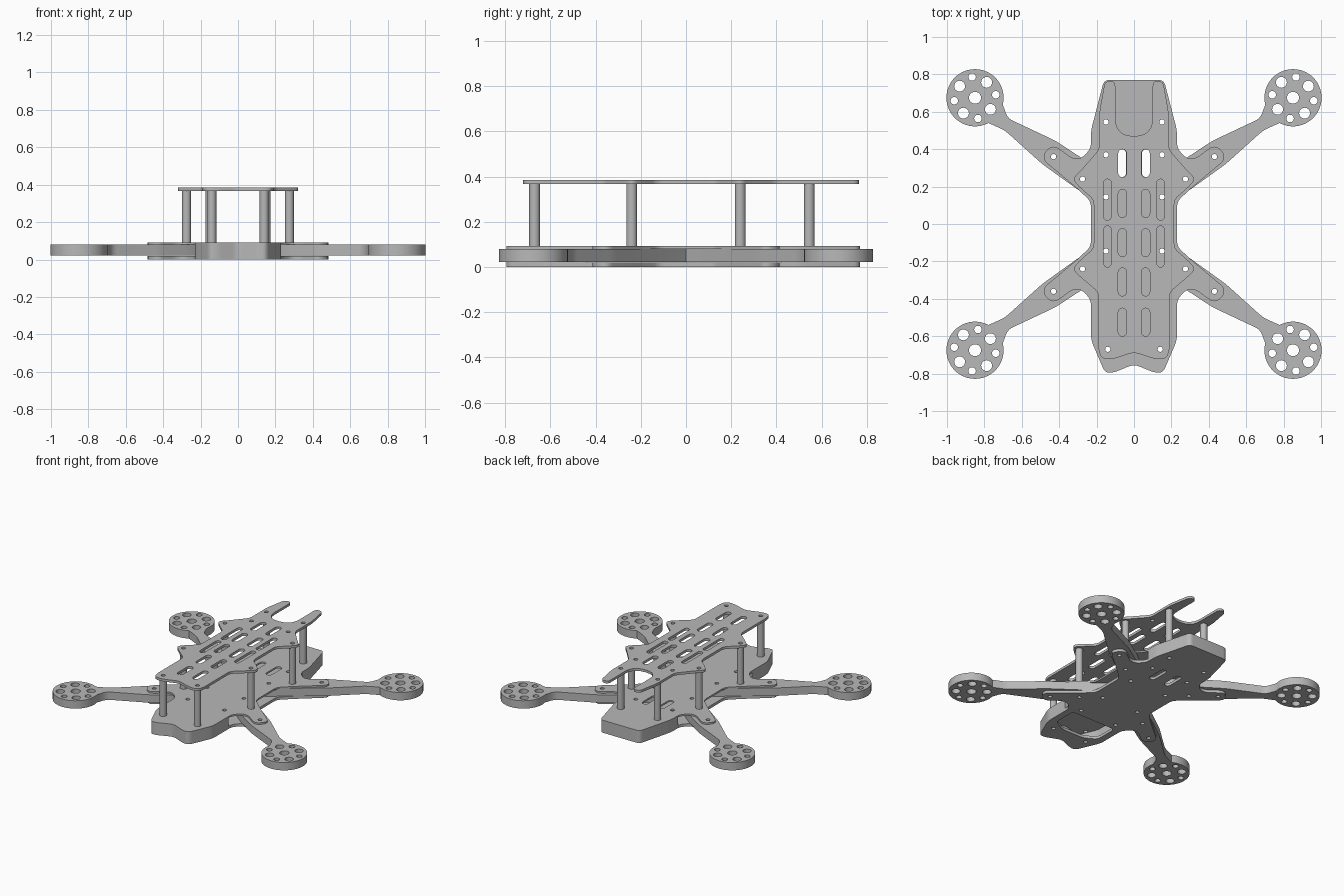
import bpy, bmesh
from math import cos, sin, pi, radians
from mathutils import Vector

cube = bpy.data.objects.get("Cube")
if cube:
    bpy.data.objects.remove(cube)

grey = bpy.data.materials.new("mid_grey")
grey.use_nodes = True
grey.diffuse_color = (0.48, 0.48, 0.48, 1)
grey.node_tree.nodes["Principled BSDF"].inputs["Base Color"].default_value = grey.diffuse_color
parts = []


def rounded(points, radius=0.03, steps=6):
    """Round every corner; an optional third value sets its own radius."""
    out = []
    for i, p in enumerate(points):
        r = p[2] if len(p) > 2 else radius
        c = Vector(p[:2])
        a = Vector(points[i - 1][:2]) - c
        b = Vector(points[(i + 1) % len(points)][:2]) - c
        if r == 0:
            out.append(tuple(c))
            continue
        start = c + a.normalized() * min(r, a.length * 0.49)
        end = c + b.normalized() * min(r, b.length * 0.49)
        for k in range(steps + 1):
            t = k / steps
            out.append(tuple(start * (1 - t) ** 2 + c * 2 * t * (1 - t) + end * t * t))
    return out


def mirrored(half):
    """Close a right half outline across x = 0."""
    return half + [(-p[0], *p[1:]) for p in reversed(half) if p[0] > 0]


def circle(x, y, r, n=24):
    return [(x + r * cos(2 * pi * k / n), y + r * sin(2 * pi * k / n)) for k in range(n)]


def slot(x, y, width, length, n=8):
    r, h = width / 2, length / 2 - width / 2
    return [(x + r * cos(pi * k / n + s), y + (h if s == 0 else -h) + r * sin(pi * k / n + s))
            for s in (0, pi) for k in range(n + 1)]


def both_sides(shape):
    return [shape, [(-x, y) for x, y in shape]]


def slab(name, loops, z0, z1):
    """Extrude an outline with holes between two heights."""
    curve = bpy.data.curves.new(name, 'CURVE')
    curve.dimensions = '2D'
    curve.fill_mode = 'BOTH'
    curve.extrude = (z1 - z0) / 2
    for loop in loops:
        spline = curve.splines.new('POLY')
        spline.points.add(len(loop) - 1)
        for point, (x, y) in zip(spline.points, loop):
            point.co = (x, y, 0, 1)
        spline.use_cyclic_u = True
    helper = bpy.data.objects.new(name + "_profile", curve)
    bpy.context.collection.objects.link(helper)
    graph = bpy.context.evaluated_depsgraph_get()
    mesh = bpy.data.meshes.new_from_object(helper.evaluated_get(graph))
    bpy.data.objects.remove(helper)
    bm = bmesh.new()
    bm.from_mesh(mesh)
    bmesh.ops.remove_doubles(bm, verts=bm.verts, dist=0.0001)
    bmesh.ops.translate(bm, verts=bm.verts, vec=(0, 0, (z0 + z1) / 2))
    bmesh.ops.recalc_face_normals(bm, faces=bm.faces)
    bm.to_mesh(mesh)
    bm.free()
    mesh.name = name
    mesh.materials.clear()
    mesh.materials.append(grey)
    obj = bpy.data.objects.new(name, mesh)
    bpy.context.collection.objects.link(obj)
    parts.append(obj)


SCREW = 0.014
POSTS = [(0.14, -0.67), (0.275, -0.24), (0.275, 0.24), (0.15, 0.545)]
ARM_SCREWS = [(0.43, 0.36), (0.275, 0.24), (0.15, 0.145)]

# Lower body plates, with an ear over each arm root
ear = [(0.23, 0.12), (0.31, 0.195), (0.5, 0.354, 0.05), (0.436, 0.43, 0.05),
       (0.33, 0.35), (0.28, 0.35), (0.23, 0.405)]
nose = [(0, -0.75), (0.11, -0.795), (0.155, -0.795), (0.23, -0.62)]
tail = [(0.23, 0.5), (0.16, 0.77), (0, 0.77, 0)]
body = rounded(mirrored(nose + [(x, -y, *r) for x, y, *r in reversed(ear)] + ear + tail))
body_holes = both_sides(slot(0.065, 0.325, 0.045, 0.15))
for x, y in POSTS[::3] + [(0.15, 0.37), (0.15, -0.37)]:
    body_holes += both_sides(circle(x, y, SCREW))
for x, y in ARM_SCREWS:
    for s in (1, -1):
        body_holes += both_sides(circle(x, y * s, SCREW))
opening = rounded(mirrored([(0.18, -0.42), (0.18, -0.59), (0.09, -0.64)]))
slab("bottom_plate", [body] + body_holes + [opening], 0, 0.02)
slab("middle_plate", [body] + body_holes, 0.08, 0.092)

# Bumper walls closing both ends between the plates
front_wall = nose + [(0.23, -0.44, 0), (0.19, -0.44, 0), (0.19, -0.6), (0.13, -0.74), (0, -0.7)]
back_wall = [(0, 0.77, 0), (0.16, 0.77), (0.23, 0.5), (0.23, 0.42, 0),
             (0.19, 0.42, 0), (0.19, 0.5), (0.13, 0.73), (0, 0.73, 0)]
for name, half in (("front_bumper", front_wall), ("back_bumper", back_wall)):
    # outer run, then inner run, so the wall forms a U
    cut = next(i for i, p in enumerate(half) if p[0] == 0.19)
    outer, inner = half[:cut], half[cut:]
    flip = lambda run: [(-p[0], *p[1:]) for p in reversed(run) if p[0] > 0]
    ring = outer + inner + [(-p[0], *p[1:]) for p in reversed(inner[:-1])] + \
        [(-p[0], *p[1:]) for p in reversed(outer[1:])]
    slab(name, [rounded(ring)], 0.02, 0.08)

# Four arms, each with a round drilled motor pad
CX, CY, PAD = 0.85, 0.675, 0.153
pad_arc = [(CX + PAD * cos(radians(a)), CY + PAD * sin(radians(a)), 0)
           for a in range(-118, 196, 8)]
arm = rounded([(0, 0, 0), (0.07, 0, 0), (0.225, 0.13, 0), (0.49, 0.32), (0.69, 0.5)]
              + pad_arc + [(0.675, 0.565), (0.42, 0.445), (0.26, 0.34), (0, 0.13, 0)])
arm_holes = [circle(x, y, SCREW) for x, y in ARM_SCREWS] + [circle(CX, CY, 0.032)]
for k in range(4):
    for angle, dist, r in ((-8, 0.112, 0.02), (37, 0.103, 0.029)):
        a = radians(angle + 90 * k)
        arm_holes.append(circle(CX + dist * cos(a), CY + dist * sin(a), r))
for name, sx, sy in (("front_left_arm", 1, -1), ("front_right_arm", -1, -1),
                     ("back_left_arm", 1, 1), ("back_right_arm", -1, 1)):
    slab(name, [[(x * sx, y * sy) for x, y in loop] for loop in [arm] + arm_holes], 0.022, 0.08)

# Hollow standoff posts
for i, (x, y) in enumerate(POSTS):
    for side, s in (("left", 1), ("right", -1)):
        slab(f"standoff_{side}_{i + 1}",
             [circle(x * s, y, 0.024), circle(x * s, y, SCREW)], 0.092, 0.367)

# Top plate with forked back end and lightening slots
top = rounded(mirrored([
    (0, -0.685), (0.11, -0.722), (0.17, -0.722), (0.19, -0.68), (0.19, -0.365),
    (0.285, -0.285), (0.33, -0.24), (0.29, -0.195), (0.215, -0.13), (0.215, 0.13),
    (0.29, 0.195), (0.33, 0.24), (0.285, 0.285), (0.185, 0.4), (0.185, 0.6),
    (0.155, 0.765), (0.1, 0.765), (0.1, 0.47, 0.1)]))
top_holes = []
for y in (0.325, 0.11, -0.1, -0.31, -0.525):
    top_holes += both_sides(slot(0.062, y, 0.045, 0.15))
for y in (0.13, -0.12):
    top_holes += both_sides(slot(0.142, y, 0.04, 0.22))
for x, y in POSTS + [(0.15, 0.37)]:
    top_holes += both_sides(circle(x, y, SCREW))
slab("top_plate", [top] + top_holes, 0.367, 0.385)

# Smooth the round walls, keep the edges sharp
bpy.ops.object.select_all(action='DESELECT')
for obj in parts:
    obj.select_set(True)
bpy.context.view_layer.objects.active = parts[0]
bpy.ops.object.shade_smooth_by_angle(angle=radians(35))
